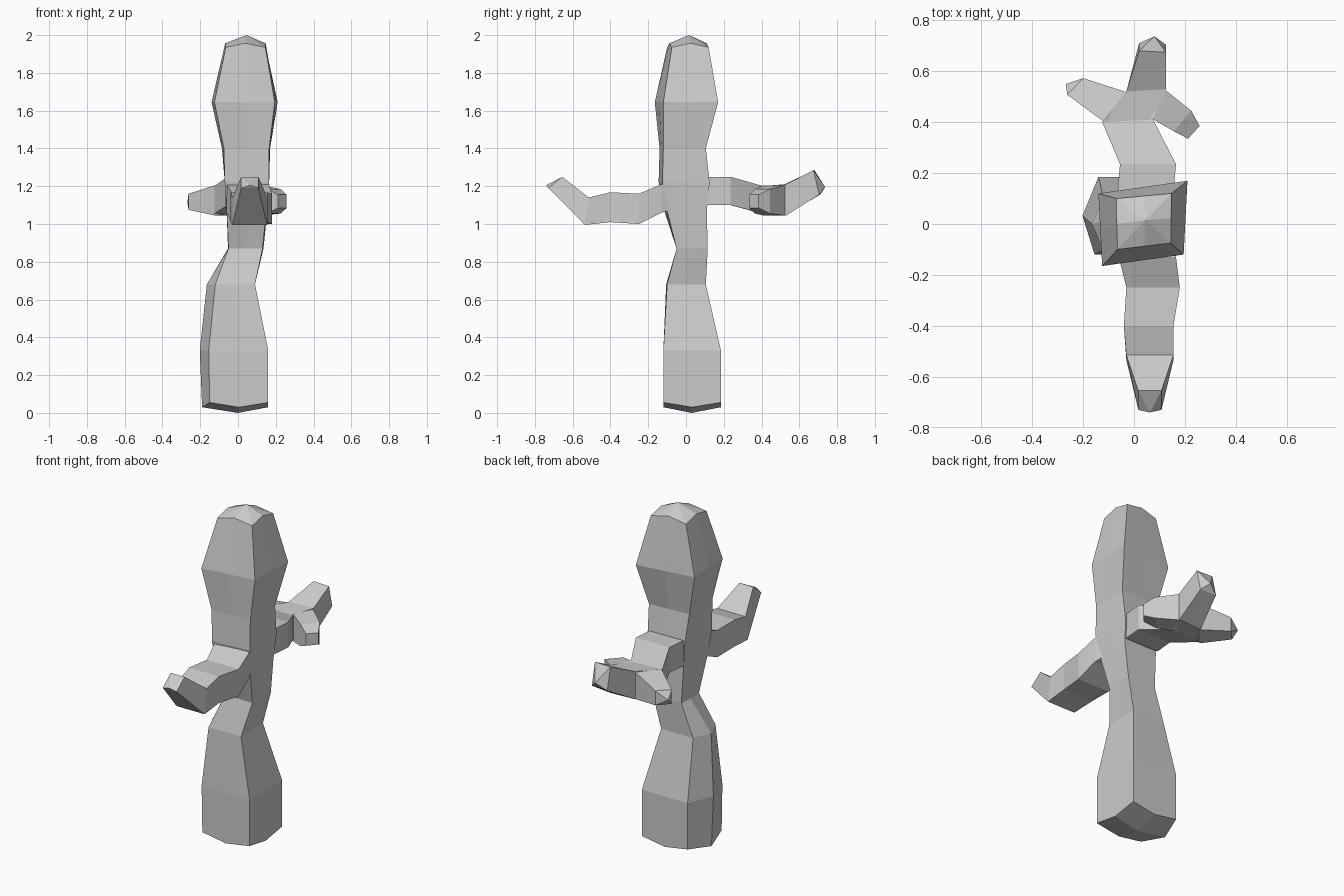
import bpy, bmesh
from mathutils import Vector

if "Cube" in bpy.data.objects:
    bpy.data.objects.remove(bpy.data.objects["Cube"])


def loft(name, rings, apex_start=None, apex_end=None):
    """Skin a list of equal-length rings; ends are flat or closed to an apex."""
    bm = bmesh.new()
    vr = [[bm.verts.new(p) for p in r] for r in rings]
    n = len(rings[0])
    for a, b in zip(vr, vr[1:]):
        for i in range(n):
            j = (i + 1) % n
            bm.faces.new((a[i], a[j], b[j], b[i]))
    for ring, apex in ((vr[0], apex_start), (vr[-1], apex_end)):
        if apex is None:
            bm.faces.new(ring)
        else:
            v = bm.verts.new(apex)
            for i in range(n):
                bm.faces.new((ring[i], ring[(i + 1) % n], v))
    bmesh.ops.recalc_face_normals(bm, faces=bm.faces)
    me = bpy.data.meshes.new(name)
    bm.to_mesh(me)
    bm.free()
    ob = bpy.data.objects.new(name, me)
    bpy.context.collection.objects.link(ob)
    return ob


def trunk_ring(z, fl, fr, br, bl, ridge=0.0, lift=0.0):
    """Four corners plus edge midpoints; ridge pushes the left midpoint out."""
    c = [Vector((x, y, z)) for x, y in (fl, fr, br, bl)]
    ring = []
    for i in range(4):
        m = (c[i] + c[(i + 1) % 4]) / 2
        m.z += lift
        if i == 3:
            m.x -= ridge
        ring += [c[i], m]
    return ring


def branch_ring(a, b, lo, hi, lean=(0, 0)):
    """Upright section between plan points a and b; lean shifts its top edge."""
    dx, dy = lean
    return [(a[0], a[1], lo), (b[0], b[1], lo),
            (b[0] + dx, b[1] + dy, hi), (a[0] + dx, a[1] + dy, hi)]


# Trunk: heavy foot, narrow waist, swollen top
trunk = loft("trunk", [
    trunk_ring(0.055, (-.15, -.12), (.16, -.12), (.16, .185), (-.14, .185), .045, -.025),
    trunk_ring(0.33, (-.155, -.12), (.16, -.12), (.16, .185), (-.14, .185), .055),
    trunk_ring(0.68, (-.12, -.105), (.09, -.10), (.09, .105), (-.12, .105), .045),
    trunk_ring(0.87, (-.05, -.05), (.13, -.05), (.135, .115), (-.05, .115), .003),
    trunk_ring(1.07, (-.06, -.115), (.15, -.10), (.155, .11), (-.06, .11)),
    trunk_ring(1.22, (-.07, -.145), (.165, -.125), (.165, .125), (-.07, .115)),
    trunk_ring(1.40, (-.075, -.14), (.165, -.12), (.17, .105), (-.085, .09)),
    trunk_ring(1.645, (-.125, -.165), (.195, -.12), (.21, .17), (-.14, .12)),
    trunk_ring(1.935, (-.065, -.10), (.145, -.075), (.147, .12), (-.07, .10), 0, .022),
], (0, .03, 0), (.045, .015, 2.0))

# Front branch, sagging then turned up at the tip
front_branch = loft("front_branch", [
    branch_ring((-.04, -.02), (.13, -.02), 1.09, 1.19),
    branch_ring((-.06, -.13), (.165, -.13), 1.06, 1.21),
    branch_ring((-.03, -.25), (.18, -.25), 1.0, 1.16),
    branch_ring((-.04, -.40), (.155, -.40), 1.01, 1.168),
    branch_ring((-.03, -.535), (.155, -.535), .995, 1.14, (0, .02)),
    branch_ring((.017, -.73), (.108, -.73), 1.19, 1.25, (0, .075)),
], None, (.062, -.74, 1.205))

# Back branch, running on into the middle prong
back_branch = loft("back_branch", [
    branch_ring((-.04, .02), (.13, .02), 1.12, 1.22),
    branch_ring((-.065, .125), (.155, .125), 1.10, 1.25),
    branch_ring((-.055, .235), (.165, .235), 1.10, 1.25),
    branch_ring((-.125, .40), (.075, .41), 1.055, 1.20),
    branch_ring((-.03, .52), (.125, .53), 1.045, 1.21),
    branch_ring((.02, .71), (.125, .705), 1.155, 1.285, (0, -.03)),
], None, (.08, .737, 1.195))

# Side prongs of the fork
left_prong = loft("left_prong", [
    branch_ring((.0, .42), (.05, .50), 1.07, 1.18),
    branch_ring((-.123, .405), (-.03, .518), 1.045, 1.205),
    branch_ring((-.262, .508), (-.20, .573), 1.075, 1.16),
], None, (-.268, .55, 1.115))
right_prong = loft("right_prong", [
    branch_ring((.02, .43), (.05, .50), 1.07, 1.18),
    branch_ring((.073, .412), (.125, .525), 1.045, 1.205),
    branch_ring((.155, .365), (.225, .445), 1.055, 1.185),
    branch_ring((.212, .335), (.258, .385), 1.085, 1.155),
])
